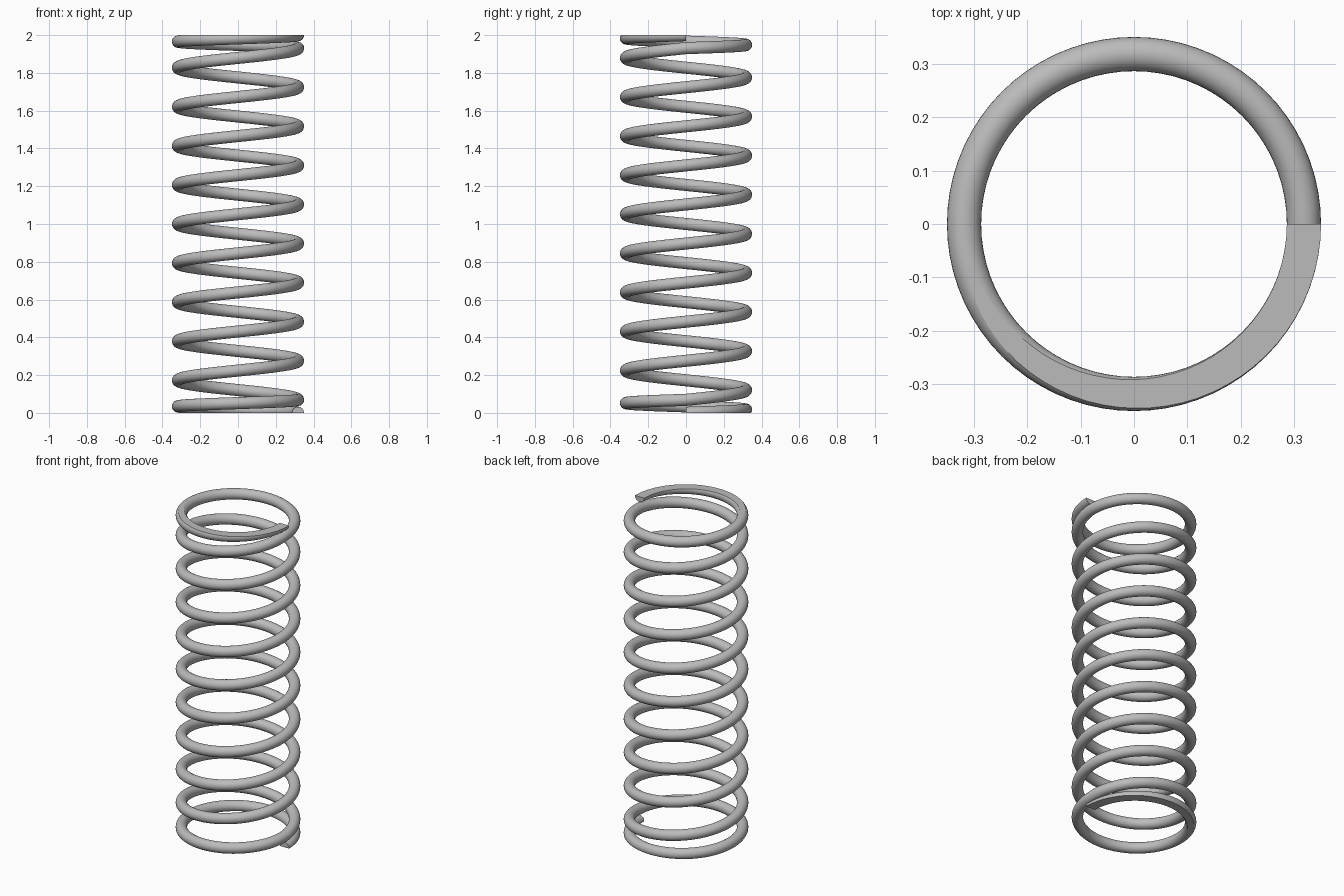
import bpy, bmesh
from math import sin, cos, pi

if "Cube" in bpy.data.objects:
    bpy.data.objects.remove(bpy.data.objects["Cube"], do_unlink=True)

HEIGHT = 2.0
COIL_R = 0.318      # radius to the middle of the wire
WIRE_R = 0.032
TURNS = 11          # ten... nine open turns plus one closed turn at each end
CLOSED_RISE = 0.069
STEPS, SIDES = 72, 28

steel = bpy.data.materials.new("steel grey")
steel.use_nodes = True
colour = (0.5, 0.5, 0.5, 1)
steel.diffuse_color = colour
steel.node_tree.nodes["Principled BSDF"].inputs["Base Color"].default_value = colour


def wire_height(t):
    """Height of the wire centre after t turns: closed, open, closed."""
    open_pitch = (HEIGHT - 2 * CLOSED_RISE) / (TURNS - 2)
    if t < 1:
        return CLOSED_RISE * t
    if t > TURNS - 1:
        return HEIGHT - CLOSED_RISE * (TURNS - t)
    return CLOSED_RISE + open_pitch * (t - 1)


# Sweep the round wire along the helix
bm = bmesh.new()
rings = []
for i in range(TURNS * STEPS + 1):
    t = i / STEPS
    a = 2 * pi * t
    ring = []
    for j in range(SIDES):
        b = 2 * pi * j / SIDES
        r = COIL_R + WIRE_R * cos(b)
        ring.append(bm.verts.new((r * cos(a), r * sin(a),
                                  wire_height(t) + WIRE_R * sin(b))))
    rings.append(ring)
for lower, upper in zip(rings, rings[1:]):
    for j in range(SIDES):
        k = (j + 1) % SIDES
        bm.faces.new((lower[j], lower[k], upper[k], upper[j])).smooth = True
caps = [bm.faces.new(rings[0]), bm.faces.new(rings[-1])]
for face in caps:
    for edge in face.edges:
        edge.smooth = False

# Grind both ends flat
for z, direction in ((0, -1), (HEIGHT, 1)):
    cut = bmesh.ops.bisect_plane(
        bm, geom=bm.verts[:] + bm.edges[:] + bm.faces[:], dist=1e-6,
        plane_co=(0, 0, z), plane_no=(0, 0, direction), clear_outer=True)
    rim = [e for e in cut["geom_cut"]
           if isinstance(e, bmesh.types.BMEdge) and e.is_boundary]
    for edge in rim:
        edge.smooth = False
    for face in bmesh.ops.edgeloop_fill(bm, edges=rim)["faces"]:
        face.smooth = False
bmesh.ops.recalc_face_normals(bm, faces=bm.faces[:])

mesh = bpy.data.meshes.new("coil_spring")
bm.to_mesh(mesh)
bm.free()
mesh.materials.append(steel)
spring = bpy.data.objects.new("coil_spring", mesh)
bpy.context.collection.objects.link(spring)
